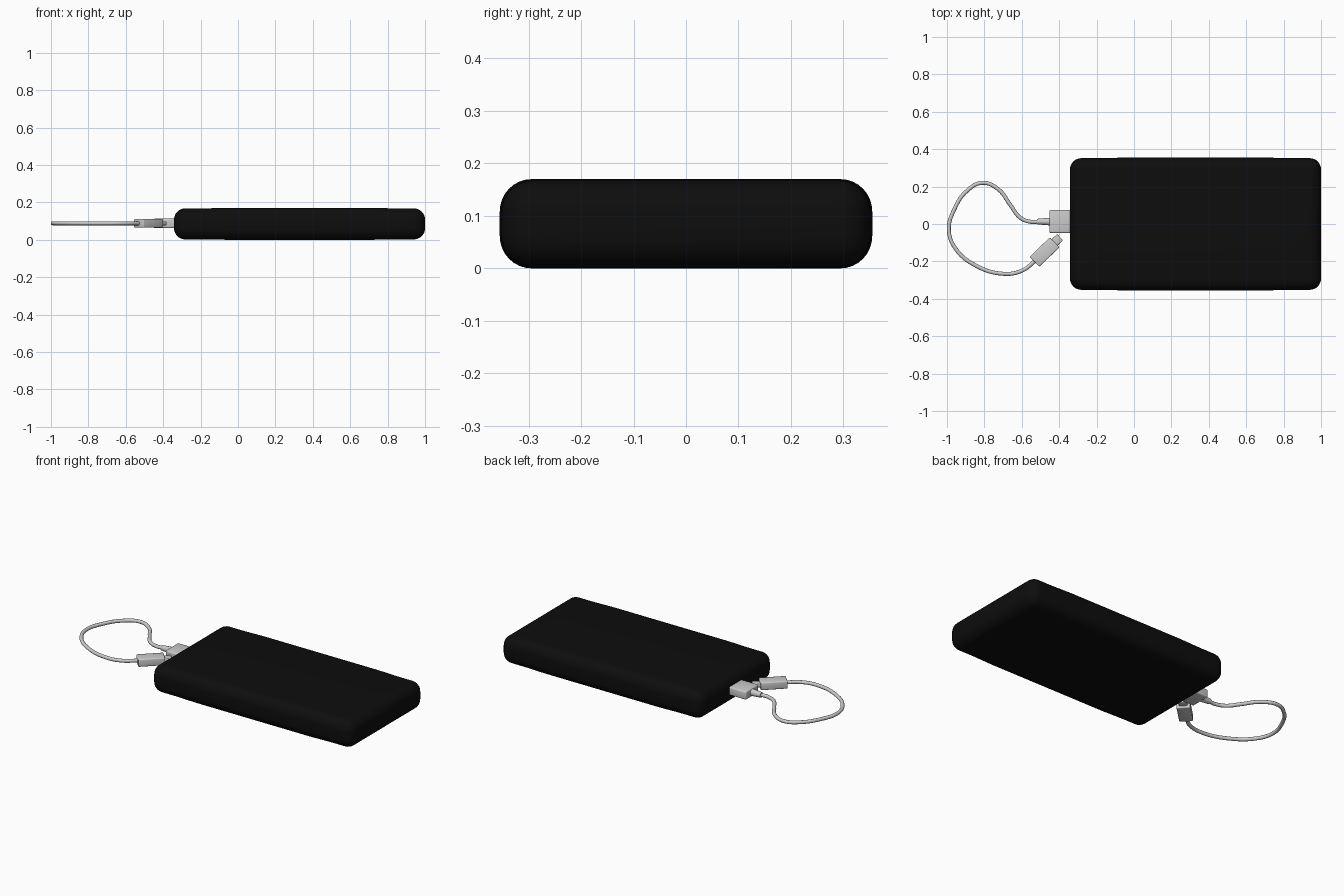
import bpy
from math import radians, pi
from mathutils import Vector

if "Cube" in bpy.data.objects:
    bpy.data.objects.remove(bpy.data.objects["Cube"])

Z = 0.088  # height of the cable and plugs

black = bpy.data.materials.new("black_plastic")
black.diffuse_color = (0.004, 0.004, 0.004, 1)
black.use_nodes = True
black.node_tree.nodes["Principled BSDF"].inputs["Base Color"].default_value = black.diffuse_color


def smooth(ob):
    bpy.ops.object.select_all(action='DESELECT')
    ob.select_set(True)
    bpy.context.view_layer.objects.active = ob
    bpy.ops.object.shade_smooth_by_angle(angle=radians(35))


def rounded_box(name, centre, size, radius, segments=3, turn=0.0, mat=None):
    bpy.ops.mesh.primitive_cube_add(size=1, location=centre, rotation=(0, 0, turn))
    ob = bpy.context.object
    ob.name = name
    ob.scale = size
    bpy.ops.object.transform_apply(location=False, rotation=False, scale=True)
    bev = ob.modifiers.new("round", 'BEVEL')
    bev.width, bev.segments = radius, segments
    bpy.ops.object.modifier_apply(modifier="round")
    if mat:
        ob.data.materials.append(mat)
    smooth(ob)
    return ob


def tapered_sleeve(name, start, end, r1, r2):
    a, b = Vector(start), Vector(end)
    bpy.ops.mesh.primitive_cone_add(vertices=24, radius1=r1, radius2=r2,
                                    depth=(b - a).length, location=(a + b) / 2)
    ob = bpy.context.object
    ob.name = name
    ob.rotation_euler = (b - a).to_track_quat('Z', 'Y').to_euler()
    smooth(ob)


# Battery case, with a very slightly fuller middle band
rounded_box("battery_case", (0.329, 0, 0.085), (1.342, 0.704, 0.166), 0.06, 8, mat=black)
rounded_box("case_band", (0.329, 0, 0.085), (1.03, 0.71, 0.17), 0.001, 1, mat=black)
band = bpy.data.objects["case_band"]
bpy.data.objects.remove(band)
# The case is widened in its middle by an extra pair of loops
case = bpy.data.objects["battery_case"]
import bmesh
bm = bmesh.new()
bm.from_mesh(case.data)
for x in (-0.52, -0.38, 0.38, 0.52):
    bmesh.ops.bisect_plane(bm, geom=bm.verts[:] + bm.edges[:] + bm.faces[:],
                           plane_co=(x, 0, 0), plane_no=(1, 0, 0))
for v in bm.verts:
    if abs(v.co.x) < 0.4:
        v.co.y *= 0.355 / 0.352
        v.co.z *= 0.085 / 0.083
bm.to_mesh(case.data)
bm.free()
smooth(case)

# Wide plug seated in the end of the case
rounded_box("wide_plug", (-0.39, 0.013, Z), (0.125, 0.122, 0.05), 0.008)
tapered_sleeve("wide_plug_sleeve", (-0.445, 0.013, Z), (-0.515, 0.013, Z), 0.021, 0.015)

# Small loose plug, turned towards the case
turn = radians(44)
along = Vector((0.719, 0.695, 0))
mid = Vector((-0.478, -0.150, Z))
rounded_box("small_plug", mid, (0.15, 0.074, 0.046), 0.006, turn=turn)
rounded_box("small_plug_tip", mid + along * 0.09, (0.05, 0.046, 0.022), 0.005, turn=turn)

# Looped cable
path = [(-0.50, 0.013), (-0.56, 0.013), (-0.61, 0.035), (-0.66, 0.10), (-0.725, 0.185),
        (-0.81, 0.220), (-0.89, 0.180), (-0.96, 0.08), (-0.99, -0.03), (-0.955, -0.13),
        (-0.85, -0.22), (-0.70, -0.266), (-0.60, -0.25), (-0.52, -0.19)]
curve = bpy.data.curves.new("cable", 'CURVE')
curve.dimensions = '3D'
curve.bevel_depth = 0.0105
curve.bevel_resolution = 4
curve.resolution_u = 8
curve.use_fill_caps = True
spline = curve.splines.new('BEZIER')
spline.bezier_points.add(len(path) - 1)
for p, (x, y) in zip(spline.bezier_points, path):
    p.co = (x, y, Z)
    p.handle_left_type = p.handle_right_type = 'AUTO'
bpy.context.collection.objects.link(bpy.data.objects.new("cable", curve))
